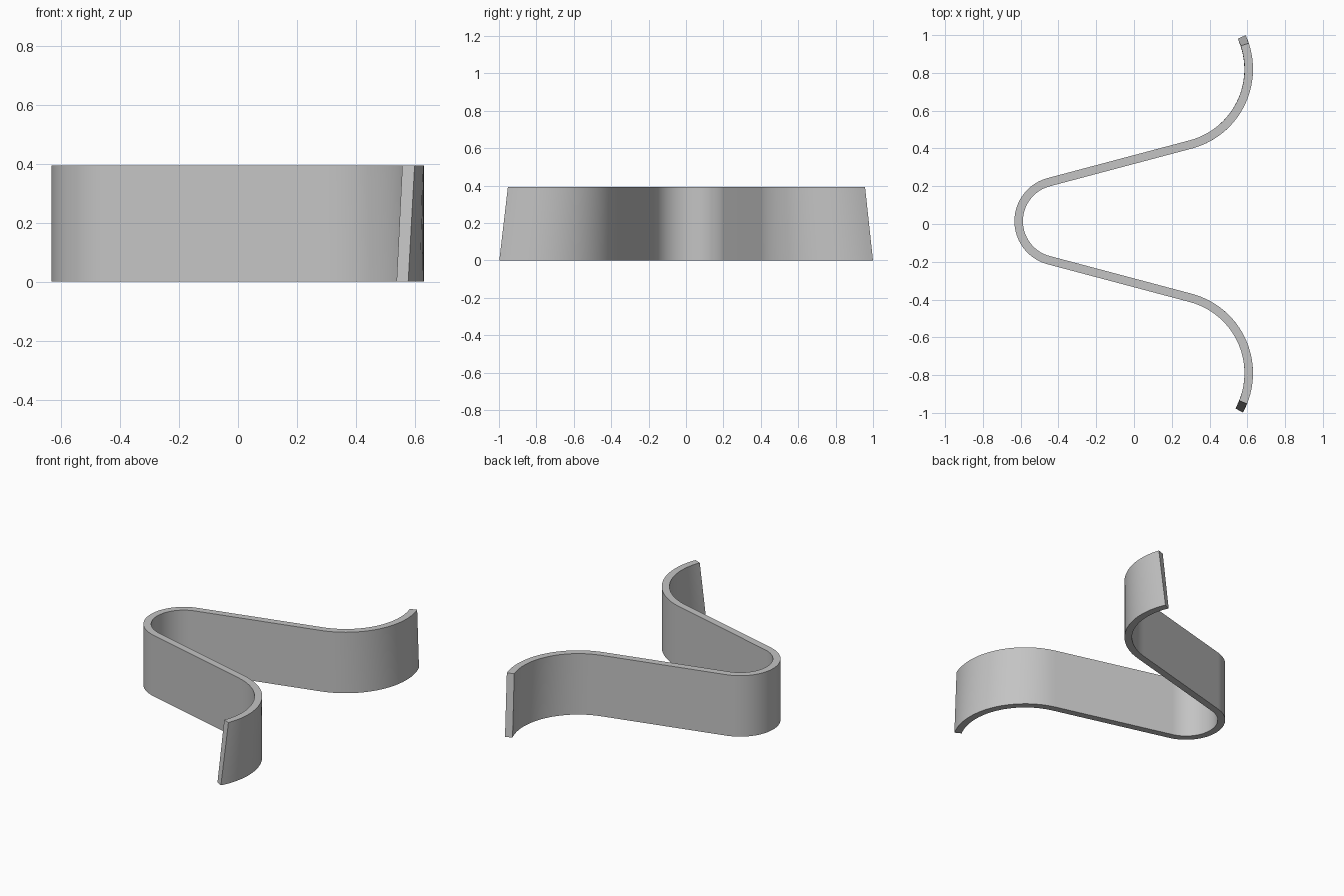
import bpy, bmesh, math

if "Cube" in bpy.data.objects:
    bpy.data.objects.remove(bpy.data.objects["Cube"])

HEIGHT, THICK = 0.393, 0.045
MID_Y = 0.015                     # symmetry line of the strip
BEND_X, BEND_R = -0.397, 0.236    # tight left bend (outer radius)
HOOK_X, HOOK_Y, HOOK_R = 0.195, 0.805, 0.435   # wide right hooks (outer radius)


def hook(sign, end_low, end_high, steps=28):
    """Wide hook from the straight arm (-75 deg) to its slanted tip."""
    rows = []
    for i in range(steps + 1):
        t = i / steps
        row = []
        for end, z in ((end_low, 0), (end_high, HEIGHT)):
            a = math.radians(-75 + t * (end + 75))
            for r in (HOOK_R, HOOK_R - THICK):
                row.append((HOOK_X + r * math.cos(a),
                            MID_Y + sign * (HOOK_Y + r * math.sin(a)), z))
        rows.append(row)
    return rows


def bend(steps=40):
    """Tight bend joining both arms, from the back arm to the front arm."""
    rows = []
    for i in range(steps + 1):
        a = math.radians(105 + 150 * i / steps)
        rows.append([(BEND_X + r * math.cos(a), MID_Y + r * math.sin(a), z)
                     for z in (0, HEIGHT) for r in (BEND_R - THICK, BEND_R)])
    return rows


# Cross-sections along the whole strip; the straight arms span the gaps
rows = hook(1, 24.4, 18.4)[::-1] + bend() + hook(-1, 28.6, 21.9)

bm = bmesh.new()
rings = [[bm.verts.new(p) for p in row] for row in rows]
for a, b in zip(rings, rings[1:]):
    for i, j in ((0, 1), (1, 3), (3, 2), (2, 0)):
        bm.faces.new((a[i], a[j], b[j], b[i]))
for ring in (rings[0], rings[-1]):
    bm.faces.new([ring[i] for i in (0, 1, 3, 2)])
bmesh.ops.recalc_face_normals(bm, faces=bm.faces)
mesh = bpy.data.meshes.new("bent_strip")
bm.to_mesh(mesh)
bm.free()

strip = bpy.data.objects.new("bent_strip", mesh)
bpy.context.collection.objects.link(strip)
grey = bpy.data.materials.new("plain_grey")
grey.diffuse_color = (0.55, 0.55, 0.55, 1)
grey.use_nodes = True
grey.node_tree.nodes["Principled BSDF"].inputs["Base Color"].default_value = grey.diffuse_color
mesh.materials.append(grey)

# Smooth curves with sharp rims
bpy.context.view_layer.objects.active = strip
strip.select_set(True)
bpy.ops.object.shade_smooth_by_angle(angle=math.radians(30))
